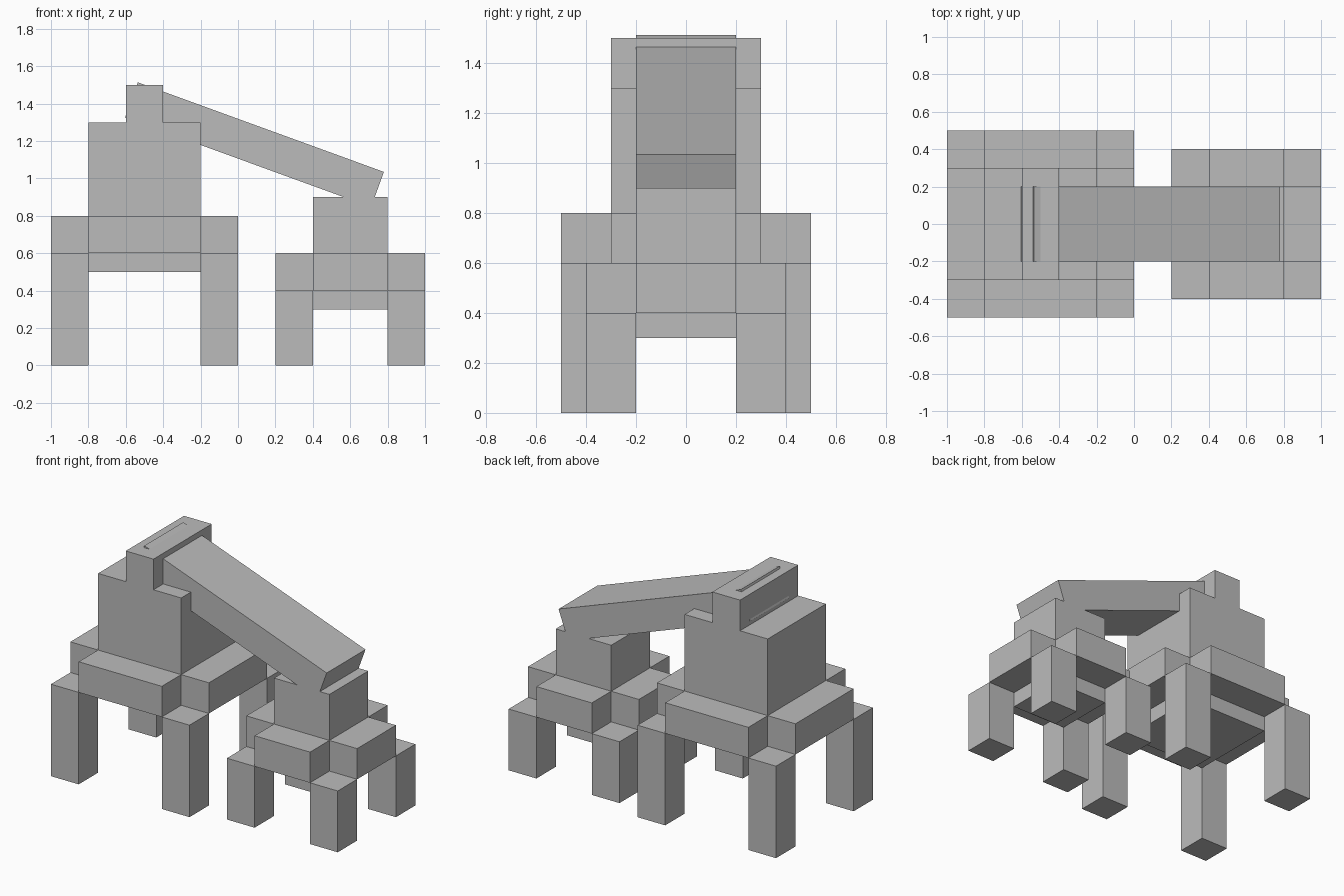
import bpy
import math

if "Cube" in bpy.data.objects:
    bpy.data.objects.remove(bpy.data.objects["Cube"], do_unlink=True)

GREY = (0.5, 0.5, 0.5, 1.0)
grey = bpy.data.materials.new("stone_grey")
grey.use_nodes = True
grey.diffuse_color = GREY
bsdf = next(n for n in grey.node_tree.nodes if n.type == "BSDF_PRINCIPLED")
bsdf.inputs["Base Color"].default_value = GREY


def box(name, centre, size, tilt=0.0):
    """Flat-faced box, optionally pitched about the y axis."""
    bpy.ops.mesh.primitive_cube_add(size=1, location=centre, rotation=(0, tilt, 0))
    ob = bpy.context.object
    ob.name = name
    ob.scale = size
    ob.data.materials.append(grey)
    return ob


def pier(name, cx, half_x, half_y, leg_top, core_top):
    """Core block with four corner legs and a shoulder on each side."""
    t = 0.2
    low = leg_top - 0.1
    box(name + "_core", (cx, 0, (low + core_top) / 2),
        (2 * half_x, 2 * half_y, core_top - low))
    for sx in (-1, 1):
        x_side = "left" if sx > 0 else "right"
        box(f"{name}_{x_side}_shoulder", (cx + sx * (half_x + t / 2), 0, leg_top + t / 2),
            (t, 2 * half_y, t))
        for sy in (-1, 1):
            y_side = "front" if sy < 0 else "back"
            box(f"{name}_{y_side}_{x_side}_leg",
                (cx + sx * (half_x + t / 2), sy * (half_y + t / 2), leg_top / 2),
                (t, t, leg_top))
    for sy, y_side in ((-1, "front"), (1, "back")):
        box(f"{name}_{y_side}_shoulder", (cx, sy * (half_y + t / 2), leg_top + t / 2),
            (2 * half_x, t, t))


# Tall and short piers
pier("tall_pier", -0.5, 0.3, 0.3, 0.6, 1.3)
pier("short_pier", 0.6, 0.2, 0.2, 0.4, 0.9)

# Cap on the tall pier
box("tall_pier_cap", (-0.5, 0, 1.4), (0.2, 0.6, 0.2))

# Sloping beam joining the piers
box("sloping_beam", (0.088, 0, 1.18), (1.4, 0.4, 0.2), math.radians(20))
